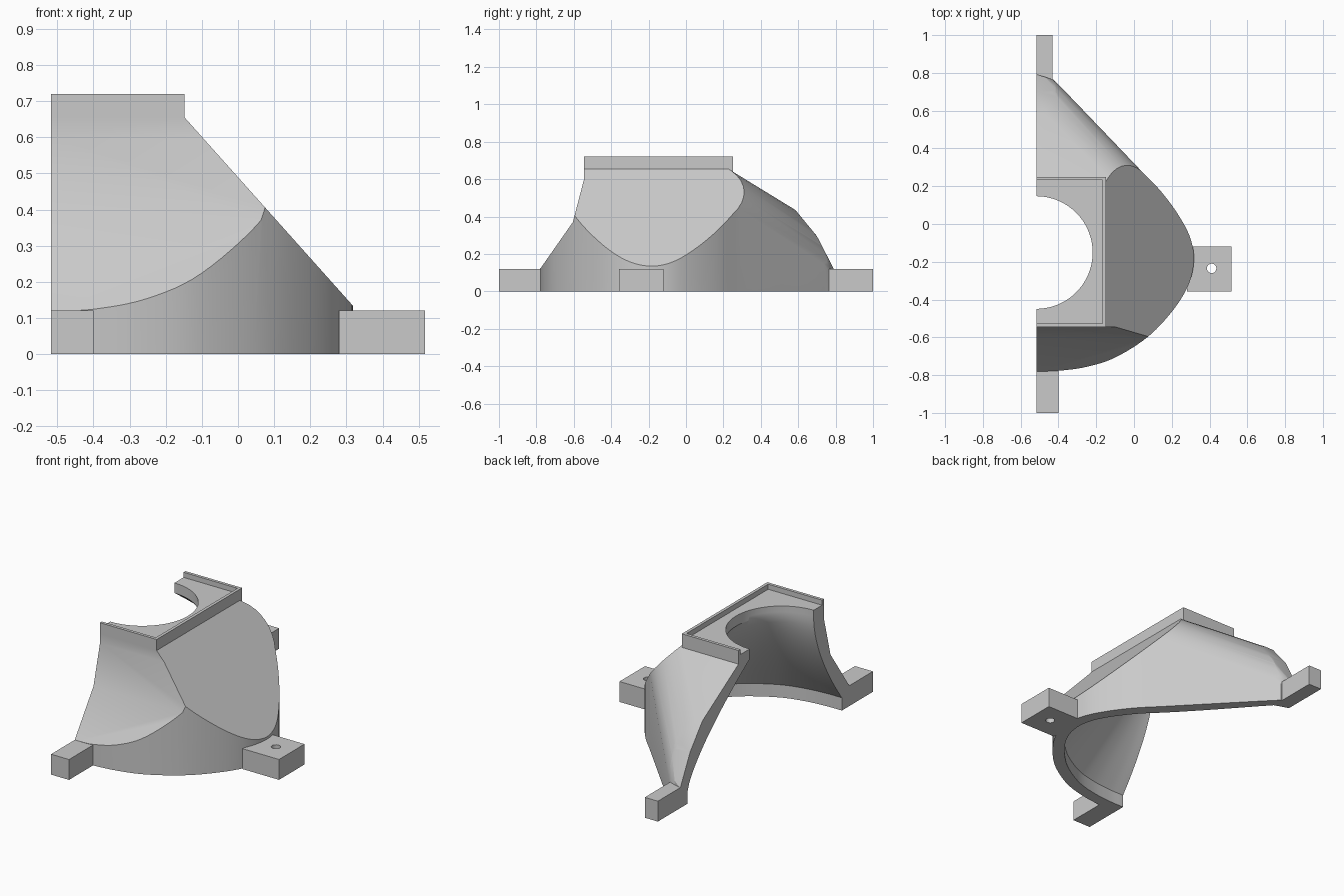
import bpy, bmesh, math
from mathutils import Vector

if "Cube" in bpy.data.objects:
    bpy.data.objects.remove(bpy.data.objects["Cube"])

grey = bpy.data.materials.new("light_grey")
grey.use_nodes = True
GREY = (0.59, 0.59, 0.59, 1)
grey.diffuse_color = GREY
grey.node_tree.nodes["Principled BSDF"].inputs["Base Color"].default_value = GREY

CUT_X = -0.517                      # flat face where the shell is halved
CENTRE = Vector((CUT_X, -0.151, 0))  # axis of the round opening
OPENING = 0.298


def finish(name, bm):
    bmesh.ops.recalc_face_normals(bm, faces=bm.faces)
    mesh = bpy.data.meshes.new(name)
    bm.to_mesh(mesh)
    bm.free()
    mesh.materials.append(grey)
    obj = bpy.data.objects.new(name, mesh)
    bpy.context.collection.objects.link(obj)
    return obj


def loft(name, rings):
    """Closed solid through rings with equal point counts."""
    bm = bmesh.new()
    loops = [[bm.verts.new(p) for p in ring] for ring in rings]
    n = len(loops[0])
    for a, b in zip(loops, loops[1:]):
        for i in range(n):
            j = (i + 1) % n
            bm.faces.new((a[i], a[j], b[j], b[i]))
    bm.faces.new(loops[0][::-1])
    bm.faces.new(loops[-1])
    return finish(name, bm)


def box(name, x0, x1, y0, y1, z0, z1):
    corners = [(x0, y0), (x1, y0), (x1, y1), (x0, y1)]
    return loft(name, [[(x, y, z) for x, y in corners] for z in (z0, z1)])


def cut(obj, cutter, keep=False):
    mod = obj.modifiers.new("cut", 'BOOLEAN')
    mod.operation = 'DIFFERENCE'
    mod.solver = 'EXACT'
    mod.object = cutter
    bpy.context.view_layer.objects.active = obj
    bpy.ops.object.modifier_apply(modifier=mod.name)
    if not keep:
        bpy.data.objects.remove(cutter)


def slice_off(obj, point, normal):
    """Remove everything beyond a plane and cap the cut."""
    bm = bmesh.new()
    bm.from_mesh(obj.data)
    bmesh.ops.bisect_plane(bm, geom=bm.verts[:] + bm.edges[:] + bm.faces[:],
                           plane_co=point, plane_no=normal, clear_outer=True)
    rim = [e for e in bm.edges if e.is_boundary]
    if rim:
        bmesh.ops.holes_fill(bm, edges=rim, sides=0)
    bmesh.ops.recalc_face_normals(bm, faces=bm.faces)
    bm.to_mesh(obj.data)
    bm.free()


def smooth_curve(pts, steps):
    pts = [Vector((x, y, 0)) for x, y in pts]
    ext = [2 * pts[0] - pts[1]] + pts + [2 * pts[-1] - pts[-2]]
    out = []
    for a, b, c, d in zip(ext, ext[1:], ext[2:], ext[3:]):
        for k in range(steps):
            t = k / steps
            out.append(0.5 * (2 * b + (c - a) * t + (2 * a - 5 * b + 4 * c - d) * t ** 2
                              + (3 * b - a - 3 * c + d) * t ** 3))
    return out + [pts[-1]]


# Ground outline of the shell, front to back
outline = smooth_curve([(CUT_X, -0.78), (-0.4, -0.777), (-0.25, -0.756), (-0.1, -0.707),
                        (0.07, -0.6), (0.2, -0.465), (0.285, -0.33), (0.317, -0.2),
                        (0.3, -0.08), (0.24, 0.04), (0.145, 0.17), (0.03, 0.29),
                        (-0.19, 0.52), (-0.4, 0.738), (-0.435, 0.766),
                        (CUT_X, 0.792)], 6)

# Outer shell: upright walls trimmed by the sloping planes
shell = loft("duct_shell", [[p + Vector((0, 0, z)) for p in outline] for z in (0, 0.655)])
slice_off(shell, (-0.148, 0, 0.655), Vector((0.52, 0, 0.465)))

# Back roof planes, rounded into the diagonal back wall
wall_n = Vector((0.476, 0.46, 0)).normalized()
wall_d = wall_n.dot(Vector((0.03, 0.29, 0)))
for y, z, run, drop, radius in ((0.25, 0.64, 0.335, 0.205, 0.27),
                                (0.585, 0.435, 0.115, 0.14, 0.12),
                                (0.7, 0.295, 0.085, 0.165, 0.06)):
    roof_n = Vector((0, drop, run)).normalized()
    slice_off(shell, (0, y, z), roof_n)
    edge_point = Vector(((wall_d - wall_n.y * y) / wall_n.x, y, z))
    axis = edge_point - radius * (wall_n + roof_n) / (1 + wall_n.dot(roof_n))
    for k in range(1, 8):
        n = wall_n.slerp(roof_n, k / 8)
        slice_off(shell, axis + radius * n, n)

# Hollow front slopes
front = [(-0.85, 0.02), (-0.605, 0.37), (-0.545, 0.6), (-0.545, 0.8), (-0.85, 0.8)]
cut(shell, loft("front_cutter", [[(x, y, z) for y, z in front] for x in (-0.9, 0.6)]))

# Inner cavity blends from the ground outline to the round opening
rays = []
for p in outline:
    d = p - CENTRE
    rays.append((d.normalized(), d.length - 0.069))
rays += [(Vector((-d.x, d.y, 0)), r) for d, r in rays[-2:0:-1]]


def cavity_ring(t, z):
    """The front wall curves in early, the back wall late."""
    ring = []
    for d, r in rays:
        back = max(0, (d.y + 1) / 2) ** 0.7
        u = (1 - back) * (1 - (1 - t) ** 1.6) + back * t ** 1.4
        ring.append(CENTRE + d * (r + (OPENING - r) * u) + Vector((0, 0, z)))
    return ring


STEPS = 14
rings = [cavity_ring(0, -0.1)]
rings += [cavity_ring(i / STEPS, 0.075 + 0.555 * i / STEPS) for i in range(STEPS + 1)]
rings.append(cavity_ring(1, 0.9))
cavity = loft("cavity_cutter", rings)
cut(shell, cavity, keep=True)

# Top flange with a raised rim, and the strip closing it onto the back roof
flange = box("top_flange", CUT_X, -0.148, -0.545, 0.25, 0.655, 0.72)
cut(flange, box("recess_cutter", -0.7, -0.166, -0.527, 0.232, 0.69, 0.8))
cut(flange, cavity)
box("flange_back_strip", CUT_X, -0.148, 0.2, 0.25, 0.635, 0.655)

# Mounting feet
box("front_foot", CUT_X, -0.4, -1, -0.77, 0, 0.12)
box("back_foot", CUT_X, -0.432, 0.765, 1, 0, 0.12)
side_foot = box("side_foot", 0.28, 0.517, -0.357, -0.12, 0, 0.12)
circle = [(0.411 + 0.025 * math.cos(a), -0.235 + 0.025 * math.sin(a))
          for a in (math.tau * i / 24 for i in range(24))]
cut(side_foot, loft("screw_cutter", [[(x, y, z) for x, y in circle] for z in (-0.1, 0.3)]))

# Smooth the curved parts, keeping real edges crisp
for obj in (shell, flange, side_foot):
    bpy.ops.object.select_all(action='DESELECT')
    obj.select_set(True)
    bpy.context.view_layer.objects.active = obj
    bpy.ops.object.shade_smooth_by_angle(angle=math.radians(30))
